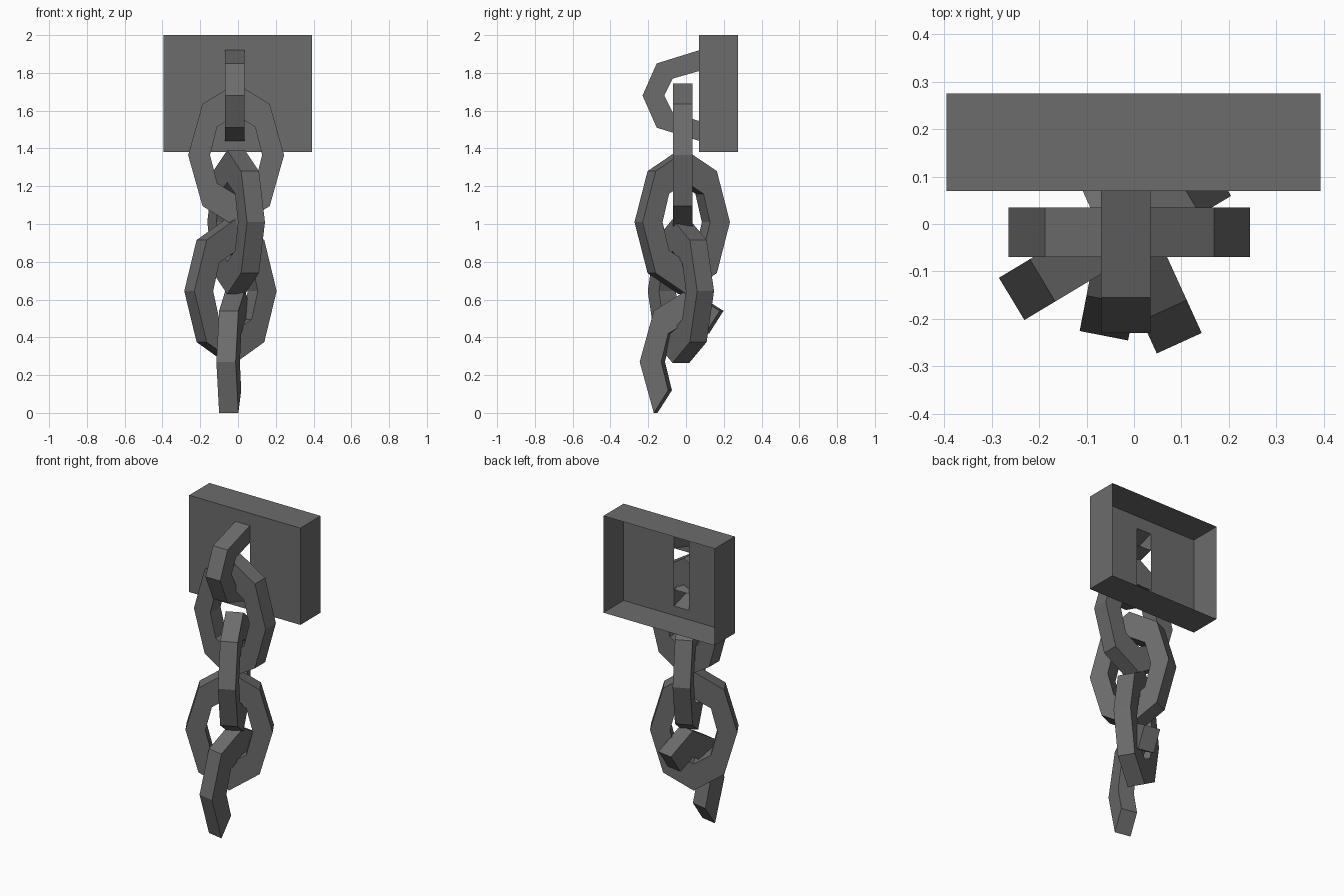
import bpy, bmesh, math
from mathutils import Matrix

if "Cube" in bpy.data.objects:
    bpy.data.objects.remove(bpy.data.objects["Cube"])

iron = bpy.data.materials.new("dark_iron_grey")
iron.diffuse_color = (0.15, 0.15, 0.15, 1)
iron.use_nodes = True
iron.node_tree.nodes["Principled BSDF"].inputs["Base Color"].default_value = iron.diffuse_color

# Half outline (upper right quarter) of a link: outer and inner corner per octagon step
OUTER = [(0, .38), (.178, .27), (.254, 0), (.178, -.27),
         (0, -.38), (-.178, -.27), (-.254, 0), (-.178, .27)]
INNER = [(0, .21), (.10, .15), (.138, 0), (.10, -.15),
         (0, -.21), (-.10, -.15), (-.138, 0), (-.10, .15)]


def finish(name, bm, matrix=Matrix()):
    bmesh.ops.transform(bm, matrix=matrix, verts=bm.verts)
    me = bpy.data.meshes.new(name)
    bm.to_mesh(me)
    bm.free()
    me.materials.append(iron)
    ob = bpy.data.objects.new(name, me)
    bpy.context.collection.objects.link(ob)
    return ob


def bar(outer, inner, half, closed=False, caps=True):
    """Square bar following paired outer/inner corners in the xz plane."""
    bm = bmesh.new()
    rings = []
    for o, i in zip(outer, inner):
        rings.append([bm.verts.new((p[0], y, p[1]))
                      for p, y in ((o, -half), (o, half), (i, half), (i, -half))])
    n = len(rings)
    for k in range(n if closed else n - 1):
        a, b = rings[k], rings[(k + 1) % n]
        for j in range(4):
            bm.faces.new((a[j], a[(j + 1) % 4], b[(j + 1) % 4], b[j]))
    if caps and not closed:
        bm.faces.new(rings[0][::-1])
        bm.faces.new(rings[-1])
    bmesh.ops.recalc_face_normals(bm, faces=bm.faces)
    return bm


def place(x, y, z, yaw):
    return Matrix.Translation((x, y, z)) @ Matrix.Rotation(math.radians(yaw), 4, 'Z')


# Whole links, each turned against the one above
for name, x, y, z, yaw in (("upper_link", -.01, -.017, 1.365, 0),
                           ("middle_link", -.01, -.02, 1.01, -65.5),
                           ("lower_link", -.04, -.027, .645, 31)):
    finish(name, bar(OUTER, INNER, .052, closed=True), place(x, y, z, yaw))

# Broken bottom link: only the top and front side remain
keep = [1, 0, 7, 6, 5]
finish("broken_link", bar([OUTER[k] for k in keep], [INNER[k] for k in keep], .052),
       place(-.015, .014, .27, 79))

# Hook on the wall plate (bar lies in the yz plane, open into the plate)
hook_out = [(.07, 1.92), (-.155, 1.85), (-.23, 1.68), (-.155, 1.51), (.07, 1.44)]
hook_in = [(.07, 1.81), (-.07, 1.77), (-.115, 1.68), (-.07, 1.59), (.07, 1.545)]
finish("wall_hook", bar(hook_out, hook_in, .052, caps=False),
       Matrix.Translation((-.017, 0, 0)) @ Matrix.Rotation(math.radians(90), 4, 'Z'))

# Wall plate: open-backed box with a slot behind the hook
bm = bmesh.new()


def rect(x0, x1, z0, z1, y):
    return [bm.verts.new((x, y, z)) for x, z in ((x0, z0), (x1, z0), (x1, z1), (x0, z1))]


slot = rect(-.069, .035, 1.44, 1.92, .07)
front = rect(-.395, .393, 1.38, 2.0, .07)
back = rect(-.395, .393, 1.38, 2.0, .275)
for a, b in ((slot, front), (front, back)):
    for j in range(4):
        k = (j + 1) % 4
        bm.faces.new((a[j], b[j], b[k], a[k]))
finish("wall_plate", bm)
